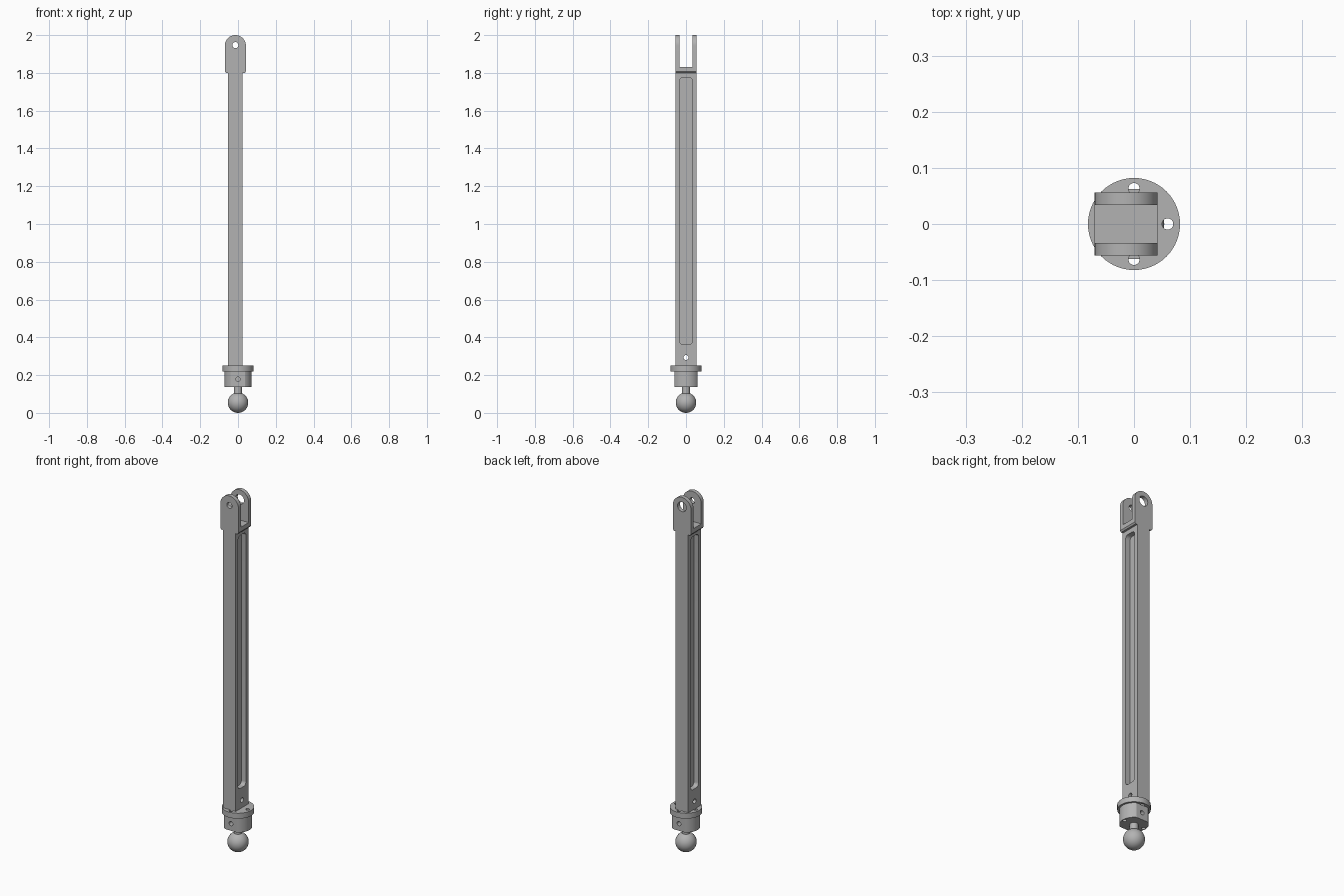
import bpy, bmesh, math
from mathutils import Vector

if "Cube" in bpy.data.objects:
    bpy.data.objects.remove(bpy.data.objects["Cube"])

steel = bpy.data.materials.new("grey_steel")
steel.use_nodes = True
GREY = (0.45, 0.45, 0.45, 1)
steel.diffuse_color = GREY
steel.node_tree.nodes["Principled BSDF"].inputs["Base Color"].default_value = GREY


def finish(name, bm):
    bmesh.ops.recalc_face_normals(bm, faces=bm.faces)
    mesh = bpy.data.meshes.new(name)
    bm.to_mesh(mesh)
    bm.free()
    mesh.materials.append(steel)
    ob = bpy.data.objects.new(name, mesh)
    bpy.context.collection.objects.link(ob)
    return ob


def prism(name, outline, axis, lo, hi):
    """Extrude a 2D outline along x (outline y,z), y (x,z) or z (x,y)."""
    def place(p, d):
        co = list(p)
        co.insert("xyz".index(axis), d)
        return Vector(co)
    bm = bmesh.new()
    face = bm.faces.new([bm.verts.new(place(p, lo)) for p in outline])
    ext = bmesh.ops.extrude_face_region(bm, geom=[face])
    shift = place((0, 0), hi - lo)
    bmesh.ops.translate(bm, vec=shift, verts=[v for v in ext["geom"] if isinstance(v, bmesh.types.BMVert)])
    return finish(name, bm)


def arc(cx, cy, r, start, end, n):
    return [(cx + r * math.cos(a), cy + r * math.sin(a))
            for a in (math.radians(start + (end - start) * i / n) for i in range(n + 1))]


def circle(cx, cy, r, n=40):
    return arc(cx, cy, r, 0, 360, n)[:-1]


def rect(x0, x1, y0, y1):
    return [(x0, y0), (x1, y0), (x1, y1), (x0, y1)]


def round_rect(x0, x1, y0, y1, r):
    return (arc(x1 - r, y1 - r, r, 0, 90, 6) + arc(x0 + r, y1 - r, r, 90, 180, 6)
            + arc(x0 + r, y0 + r, r, 180, 270, 6) + arc(x1 - r, y0 + r, r, 270, 360, 6))


def select(ob):
    bpy.ops.object.select_all(action="DESELECT")
    ob.select_set(True)
    bpy.context.view_layer.objects.active = ob


def cut(ob, *cutters):
    select(ob)
    for c in cutters:
        c.hide_render = True
        mod = ob.modifiers.new("cut", "BOOLEAN")
        mod.operation, mod.solver, mod.object = "DIFFERENCE", "EXACT", c
        bpy.ops.object.modifier_apply(modifier=mod.name)
        bpy.data.objects.remove(c)


CX = -0.014      # arm sits off the joint axis
HALF_Y = 0.056

# Arm with a pocket on each side and a cross hole
arm = prism("arm", rect(CX - 0.039, CX + 0.039, -HALF_Y, HALF_Y), "z", 0.245, 1.805)
pocket = round_rect(-0.035, 0.035, 0.363, 1.775, 0.02)
cut(arm,
    prism("pocket_cutter_left", pocket, "x", CX + 0.011, 0.1),
    prism("pocket_cutter_right", pocket, "x", -0.1, CX - 0.011),
    prism("cross_hole_cutter", circle(0, 0.293, 0.013, 24), "x", -0.1, 0.1))

# Fork with two rounded lugs; the rear pin hole is larger
R = 0.056
fork_outline = ([(CX - R + 0.006, 1.8), (CX + R - 0.006, 1.8), (CX + R, 1.808)]
                + arc(CX, 2 - R, R, 0, 180, 32) + [(CX - R, 1.808)])
fork = prism("fork", fork_outline, "y", -HALF_Y, HALF_Y)
cut(fork,
    prism("fork_gap_cutter", rect(-0.034, 0.034, 1.832, 2.1), "x", -0.2, 0.2),
    prism("front_pin_cutter", circle(CX, 1.947, 0.016), "y", -0.1, 0),
    prism("rear_pin_cutter", circle(CX, 1.947, 0.027), "y", 0, 0.1))

# Flange and the flat-sided collar below it
flange = prism("flange", circle(0, 0, 0.082, 64), "z", 0.22, 0.25)
collar = prism("collar", circle(0, 0, 0.072, 64), "z", 0.138, 0.22)
for s in (-1, 1):
    cut(flange,
        prism("bolt_cutter", circle(s * 0.06, 0, 0.01, 24), "z", 0.1, 0.3),
        prism("bolt_cutter", circle(0, s * 0.063, 0.01, 24), "z", 0.1, 0.3))
    near, far = sorted((s * 0.062, s * 0.1))
    deep, out = sorted((s * 0.03, s * 0.1))
    cut(collar,
        prism("flat_cutter", rect(-0.1, 0.1, 0.1, 0.3), "y", near, far),
        prism("bolt_cutter", circle(s * 0.06, 0, 0.01, 24), "z", 0.1, 0.3),
        prism("set_screw_cutter", circle(0, 0.178, 0.012, 24), "y", deep, out))

# Ball stud
neck = prism("ball_neck", circle(0, 0, 0.021, 32), "z", 0.09, 0.14)
bm = bmesh.new()
bmesh.ops.create_uvsphere(bm, u_segments=40, v_segments=24, radius=0.054)
bmesh.ops.translate(bm, vec=(0, 0, 0.054), verts=bm.verts)
ball = finish("ball", bm)

for ob in (arm, fork, flange, collar, neck, ball):
    select(ob)
    bpy.ops.object.shade_smooth_by_angle(angle=math.radians(30))
